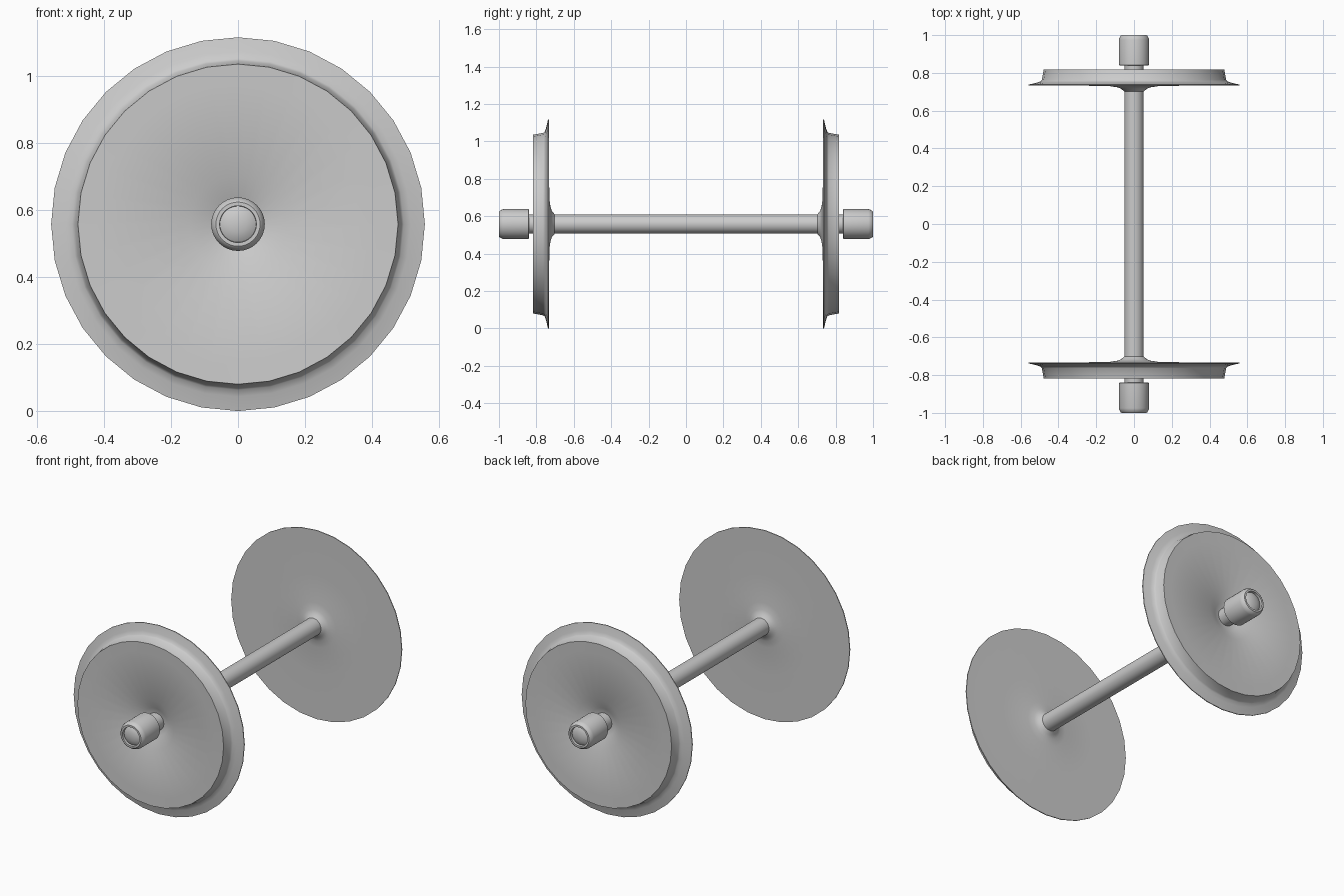
import bpy, bmesh, math

if "Cube" in bpy.data.objects:
    bpy.data.objects.remove(bpy.data.objects["Cube"])

SEG = 32
AXIS_Z = 0.558


def lathe(name, profile, side=1):
    """Revolve (radius, y) points about the axle line; side=-1 mirrors to the front."""
    bm = bmesh.new()
    rings = []
    for r, y in profile:
        if r == 0:
            rings.append([bm.verts.new((0, y * side, AXIS_Z))])
        else:
            rings.append([bm.verts.new((r * math.sin(2 * math.pi * i / SEG), y * side,
                                        AXIS_Z + r * math.cos(2 * math.pi * i / SEG)))
                          for i in range(SEG)])
    for a, b in zip(rings, rings[1:]):
        for i in range(SEG):
            j = (i + 1) % SEG
            if len(a) == 1:
                bm.faces.new((a[0], b[i], b[j]))
            elif len(b) == 1:
                bm.faces.new((a[i], b[0], a[j]))
            else:
                bm.faces.new((a[i], b[i], b[j], a[j]))
    bmesh.ops.recalc_face_normals(bm, faces=bm.faces)
    mesh = bpy.data.meshes.new(name)
    bm.to_mesh(mesh)
    bm.free()
    obj = bpy.data.objects.new(name, mesh)
    bpy.context.collection.objects.link(obj)
    bpy.ops.object.select_all(action='DESELECT')
    obj.select_set(True)
    bpy.context.view_layer.objects.active = obj
    bpy.ops.object.shade_smooth_by_angle(angle=math.radians(32))
    return obj


# Wheel: inner hub fillet, back face, thin flange, coned tread, outer face, hub recess
wheel = [(0.048, 0.70), (0.056, 0.705), (0.068, 0.716), (0.09, 0.724), (0.13, 0.73),
         (0.30, 0.733), (0.558, 0.733), (0.558, 0.738), (0.515, 0.748), (0.495, 0.755),
         (0.488, 0.763), (0.478, 0.817), (0.42, 0.815), (0.145, 0.805),
         (0.08, 0.77), (0.048, 0.765)]

# Journal: bearing cylinder with rounded rim and a domed end
journal = [(0.048, 0.84), (0.077, 0.84), (0.08, 0.843), (0.08, 0.975), (0.077, 0.985),
           (0.070, 0.997), (0.066, 1.0), (0.055, 1.0), (0.054, 0.986),
           (0.044, 0.992), (0.025, 0.998), (0, 1.0)]

for label, side in (("rear", 1), ("front", -1)):
    lathe(label + "_wheel", wheel, side)
    lathe(label + "_journal", journal, side)

# Axle running through both wheels into the journals
lathe("axle", [(0, -0.86), (0.051, -0.86), (0.051, 0.86), (0, 0.86)])
